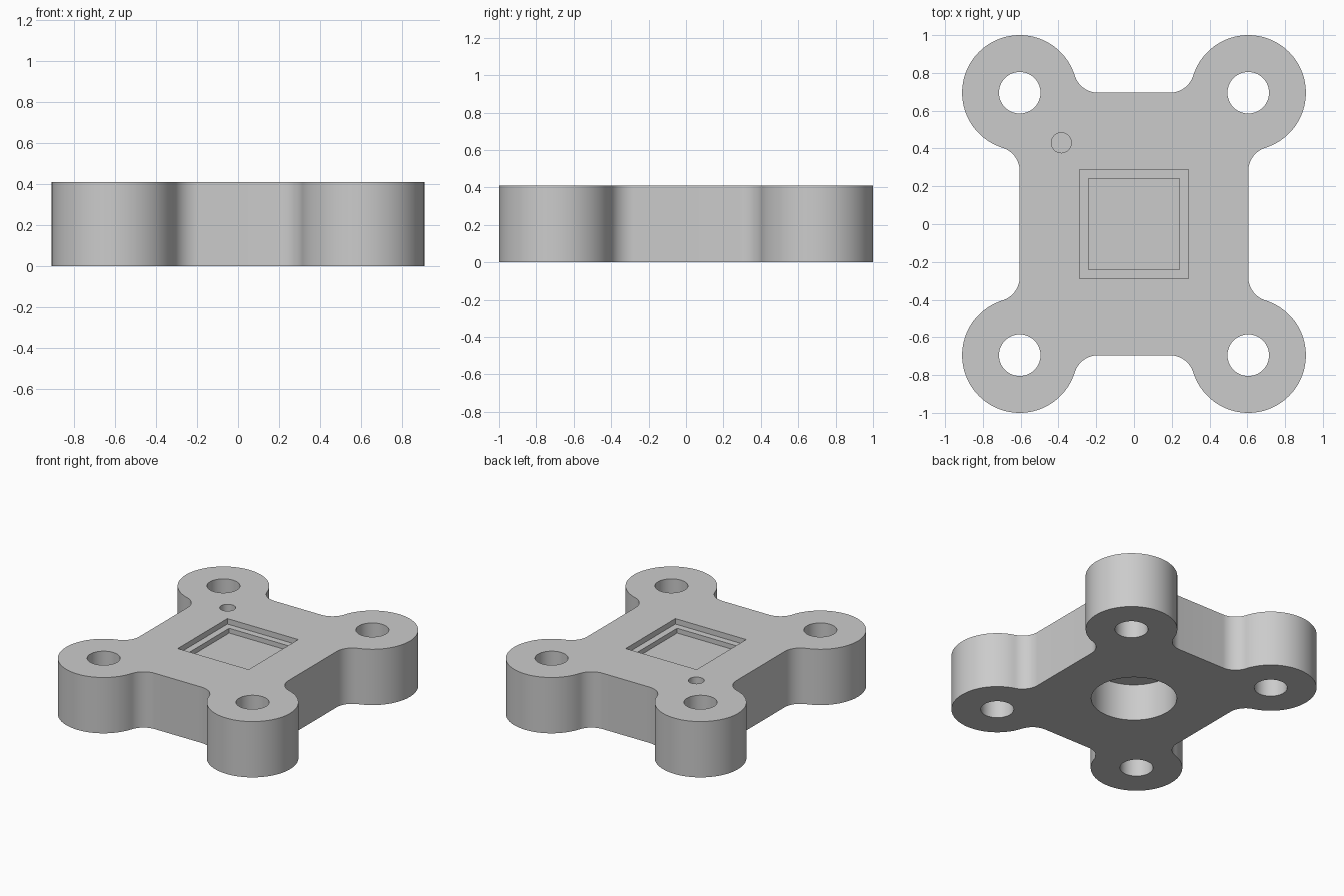
import bpy, bmesh
from math import atan2, cos, sin, pi, sqrt
from mathutils import Vector

cube = bpy.data.objects.get("Cube")
if cube:
    bpy.data.objects.remove(cube, do_unlink=True)

HEIGHT = 0.41
HX, HY = 0.605, 0.695        # corner boss centres, also the body half sizes
BOSS_R, FILLET_R = 0.305, 0.13
HOLE_R = 0.11

grey = bpy.data.materials.new("plain grey")
grey.use_nodes = True
colour = (0.6, 0.6, 0.6, 1)
grey.diffuse_color = colour
grey.node_tree.nodes["Principled BSDF"].inputs["Base Color"].default_value = colour


def arc(cx, cy, r, a0, a1, n):
    return [(cx + r * cos(a0 + (a1 - a0) * i / n),
             cy + r * sin(a0 + (a1 - a0) * i / n)) for i in range(n + 1)]


def prism(name, outline, z0, z1):
    """Solid made by raising a counter-clockwise outline from z0 to z1."""
    bm = bmesh.new()
    base = bm.faces.new([bm.verts.new((x, y, z0)) for x, y in outline])
    top = bmesh.ops.extrude_face_region(bm, geom=[base])["geom"]
    verts = [v for v in top if isinstance(v, bmesh.types.BMVert)]
    bmesh.ops.translate(bm, verts=verts, vec=Vector((0, 0, z1 - z0)))
    bmesh.ops.recalc_face_normals(bm, faces=bm.faces)
    mesh = bpy.data.meshes.new(name)
    bm.to_mesh(mesh)
    bm.free()
    mesh.materials.append(grey)
    obj = bpy.data.objects.new(name, mesh)
    bpy.context.collection.objects.link(obj)
    return obj


def cylinder(name, x, y, r, z0, z1, n=64):
    return prism(name, arc(x, y, r, 0, 2 * pi, n)[:-1], z0, z1)


def square(name, half, z0, z1):
    return prism(name, [(-half, -half), (half, -half), (half, half), (-half, half)], z0, z1)


# One corner: fillet from the side edge, round boss, fillet to the end edge
reach = sqrt((BOSS_R + FILLET_R) ** 2 - FILLET_R ** 2)
tilt = atan2(FILLET_R, reach)
corner = arc(HX + FILLET_R, HY - reach, FILLET_R, pi, pi / 2 + tilt, 14)
corner += arc(HX, HY, BOSS_R, tilt - pi / 2, pi - tilt, 72)[1:-1]
corner += arc(HX - reach, HY + FILLET_R, FILLET_R, -tilt, -pi / 2, 14)

# Mirror the corner round the four quadrants
outline = []
for sx, sy in ((1, 1), (-1, 1), (-1, -1), (1, -1)):
    points = [(sx * x, sy * y) for x, y in corner]
    outline += points if sx * sy > 0 else points[::-1]
plate = prism("mounting_plate", outline, 0, HEIGHT)

# Bolt holes, stepped square pocket, index dimple and underside bore
above = HEIGHT + 0.1
cutters = [cylinder("bolt_hole_cutter", sx * HX, sy * HY, HOLE_R, -0.1, above)
           for sx in (-1, 1) for sy in (-1, 1)]
cutters += [
    square("pocket_cutter", 0.288, HEIGHT - 0.04, above),
    square("inner_pocket_cutter", 0.24, HEIGHT - 0.075, above),
    cylinder("dimple_cutter", -0.385, 0.43, 0.053, HEIGHT - 0.1, above, 40),
    cylinder("underside_bore_cutter", 0, 0, 0.285, -0.1, 0.27, 96),
]
bpy.ops.object.select_all(action="DESELECT")
bpy.context.view_layer.objects.active = plate
plate.select_set(True)
for cutter in cutters:
    cutter.hide_render = True
    mod = plate.modifiers.new(cutter.name, "BOOLEAN")
    mod.operation = "DIFFERENCE"
    mod.solver = "EXACT"
    mod.object = cutter
    bpy.ops.object.modifier_apply(modifier=mod.name)
    bpy.data.objects.remove(cutter, do_unlink=True)

bpy.ops.object.shade_smooth_by_angle(angle=pi / 6)
